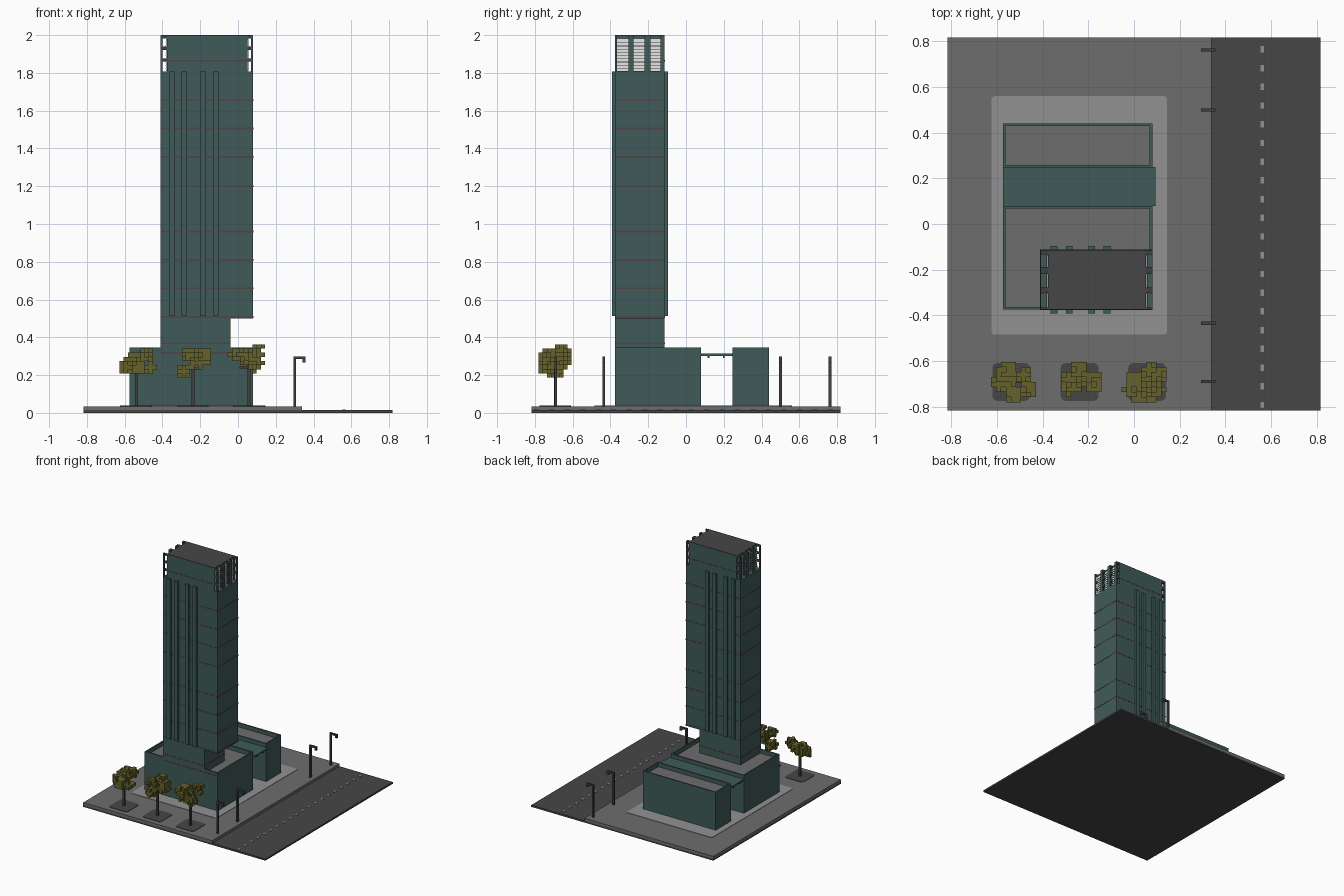
import bpy, bmesh, math, random

if "Cube" in bpy.data.objects:
    bpy.data.objects.remove(bpy.data.objects["Cube"])

random.seed(4)


def mat(name, r, g, b):
    m = bpy.data.materials.new(name)
    m.diffuse_color = (r, g, b, 1)
    m.use_nodes = True
    m.node_tree.nodes["Principled BSDF"].inputs["Base Color"].default_value = m.diffuse_color
    return m


TEAL = mat("teal cladding", 0.050, 0.105, 0.098)
ASPHALT = mat("asphalt", 0.061, 0.061, 0.061)
PAVING = mat("paving grey", 0.155, 0.155, 0.155)
PLINTH = mat("light paving", 0.285, 0.285, 0.285)
BAND = mat("brown band", 0.085, 0.060, 0.060)
METAL = mat("dark metal", 0.050, 0.050, 0.052)
WHITE = mat("white panel", 0.80, 0.80, 0.80)
LEAF = mat("olive leaves", 0.125, 0.120, 0.024)


def boxes(name, material, items):
    """One object made of boxes given as (x0, x1, y0, y1, z0, z1)."""
    bm = bmesh.new()
    for x0, x1, y0, y1, z0, z1 in items:
        vs = bmesh.ops.create_cube(bm, size=1)["verts"]
        for v in vs:
            v.co = (x0 + (v.co.x + .5) * (x1 - x0),
                    y0 + (v.co.y + .5) * (y1 - y0),
                    z0 + (v.co.z + .5) * (z1 - z0))
    return finish(name, material, bm)


def finish(name, material, bm):
    me = bpy.data.meshes.new(name)
    bm.to_mesh(me)
    bm.free()
    ob = bpy.data.objects.new(name, me)
    me.materials.append(material)
    bpy.context.collection.objects.link(ob)
    return ob


def rounded_plate(name, material, x0, x1, y0, y1, z0, z1, r):
    bm = bmesh.new()
    ring = []
    for cx, cy, a0 in ((x1 - r, y1 - r, 0), (x0 + r, y1 - r, 90),
                       (x0 + r, y0 + r, 180), (x1 - r, y0 + r, 270)):
        for k in range(4):
            a = math.radians(a0 + 30 * k)
            ring.append(bm.verts.new((cx + r * math.cos(a), cy + r * math.sin(a), z0)))
    f = bm.faces.new(ring)
    top = bmesh.ops.extrude_face_region(bm, geom=[f])["geom"]
    for v in top:
        if isinstance(v, bmesh.types.BMVert):
            v.co.z = z1
    bmesh.ops.recalc_face_normals(bm, faces=bm.faces)
    return finish(name, material, bm)


# ground: road slab, raised pavement, plinth, lane dashes
H = 0.817
boxes("road_slab", ASPHALT, [(-H, H, -H, H, 0, 0.014)])
boxes("pavement", PAVING, [(-H, 0.34, -H, H, 0.014, 0.035)])
rounded_plate("building_plinth", PLINTH, -0.625, 0.145, -0.485, 0.56, 0.034, 0.038, 0.015)
boxes("lane_dashes", PLINTH, [(0.554, 0.57, 0.765 - .082 * i - .014, 0.765 - .082 * i + .014,
                               0.012, 0.017) for i in range(20)])


# podium blocks with parapets and sunken roofs
def parapet_block(name, x0, x1, y0, y1, z1, roof, t=0.011):
    z0 = 0.035
    boxes(name + "_walls", TEAL, [(x0, x1, y0, y0 + t, z0, z1), (x0, x1, y1 - t, y1, z0, z1),
                                  (x0, x0 + t, y0 + t, y1 - t, z0, z1),
                                  (x1 - t, x1, y0 + t, y1 - t, z0, z1)])
    boxes(name + "_roof", PAVING, [(x0 + t, x1 - t, y0 + t, y1 - t, roof - .015, roof)])


parapet_block("front_podium", -0.575, 0.08, -0.375, 0.079, 0.345, 0.312)
parapet_block("rear_podium", -0.575, 0.08, 0.247, 0.44, 0.345, 0.312)
boxes("link_bridge", TEAL, [(-0.575, 0.094, 0.079, 0.25, 0.302, 0.314)])
boxes("bridge_ribs", METAL, [(-0.57, 0.09, y - .005, y + .005, 0.29, 0.302) for y in (0.12, 0.2)])

# tower: narrow neck, overhanging shaft and crown core
X0, X1, Y0, Y1 = -0.41, 0.08, -0.375, -0.113
boxes("tower_neck", TEAL, [(X0, -0.04, Y0, Y1, 0.30, 0.5)])
boxes("tower_shaft", TEAL, [(X0, X1, Y0, Y1, 0.5, 1.808)])
boxes("crown_core", TEAL, [(X0 + .035, X1 - .03, Y0, Y1, 1.808, 1.996)])
boxes("tower_roof", ASPHALT, [(X0 + .033, X1 - .028, Y0, Y1, 1.995, 2.0)])

# horizontal floor bands
e = 0.0015
boxes("floor_bands", BAND,
      [(X0 - e, X1 + e, Y0 - e, Y1 + e, z - .005, z + .005)
       for z in (0.508, 0.66, 0.81, 0.96, 1.20, 1.355, 1.505, 1.655)]
      + [(X0 + .034, X1 - .029, Y0 - e, Y1 + e, 1.86, 1.868),
         (X0 - e, -0.04 + e, Y0 - e, Y1 + e, 0.365, 0.373),
         (X0, X1, Y0 - e, Y0 + .01, 0.312, 0.322)])

# vertical fins on front and back
fins = []
for x in (-0.35, -0.284, -0.185, -0.118):
    fins.append((x - .015, x + .015, Y0 - .017, Y0 + .005, 0.512, 1.808))
    fins.append((x - .015, x + .015, Y1 - .005, Y1 + .017, 0.512, 1.808))
boxes("facade_fins", TEAL, fins)

# crown ends: light panels, louvres, posts and brackets
bays = ((-0.367, -0.304), (-0.278, -0.220), (-0.188, -0.135))
posts = ((Y0, -0.365), (-0.304, -0.278), (-0.220, -0.188), (-0.135, Y1))
for side, inner, outer, s in (("left", X0 + .035, X0, -1), ("right", X1 - .03, X1, 1)):
    def span(a, b):
        return (min(a, b), max(a, b))
    boxes(side + "_crown_panels", WHITE,
          [(*span(inner, inner + s * .006), a, b, 1.81, 1.98) for a, b in bays])
    boxes(side + "_crown_louvres", METAL,
          [(*span(inner, inner + s * .009), a, b, 1.822 + .017 * k, 1.825 + .017 * k)
           for a, b in bays for k in range(9)])
    boxes(side + "_crown_posts", TEAL,
          [(*span(outer, outer - s * .010), a, b, 1.808, 1.998) for a, b in posts])
    boxes(side + "_crown_brackets", METAL,
          [(*span(outer - s * .002, inner), a + .001, b - .001, z - .009, z + .009)
           for a, b in posts for z in (1.868, 1.93, 1.991)])

# street lamps
for i, y in enumerate((-0.69, -0.435, 0.5, 0.762)):
    boxes("street_lamp_%d" % (i + 1), METAL,
          [(0.293, 0.307, y - .007, y + .007, 0.035, 0.297),
           (0.293, 0.357, y - .007, y + .007, 0.284, 0.298),
           (0.342, 0.357, y - .007, y + .007, 0.268, 0.284)])

# street trees: pit, trunk with branches, clumps of little leaf cubes
CELL = 0.022
trees = ((-0.538, (-0.615, -0.435), (0.17, 0.35)),
         (-0.238, (-0.335, -0.125), (0.175, 0.355)),
         (0.057, (-0.045, 0.155), (0.20, 0.375)))
for i, (cx, xr, zr) in enumerate(trees):
    n = "tree_%d" % (i + 1)
    cy = -0.692
    rounded_plate(n + "_pit", ASPHALT, cx - .083, cx + .083, cy - .083, cy + .083, 0.034, 0.038, 0.022)
    boxes(n + "_trunk", METAL, [(cx - .008, cx + .008, cy - .008, cy + .008, 0.035, 0.27),
                                (cx - .05, cx + .05, cy - .005, cy + .005, 0.235, 0.245)])
    cells = set()
    mx, mz = (xr[0] + xr[1]) / 2, (zr[0] + zr[1]) / 2
    for k in range(7):
        a = k * 2.4 + i
        px = mx + 0.062 * math.cos(a) * (k > 0)
        py = cy + 0.048 * math.sin(a) * (k > 0)
        pz = mz + random.uniform(-.05, .05) * (k > 0)
        r = random.uniform(0.032, 0.046)
        for u in range(-3, 4):
            for v in range(-3, 4):
                for w in range(-3, 4):
                    d = CELL * math.sqrt(u * u + v * v + w * w)
                    if d < r and random.random() < 0.8:
                        cells.add((round(px / CELL) + u, round(py / CELL) + v, round(pz / CELL) + w))
    h = CELL / 2
    boxes(n + "_leaves", LEAF, [(a * CELL - h, a * CELL + h, b * CELL - h, b * CELL + h,
                                 c * CELL - h, c * CELL + h) for a, b, c in sorted(cells)])
